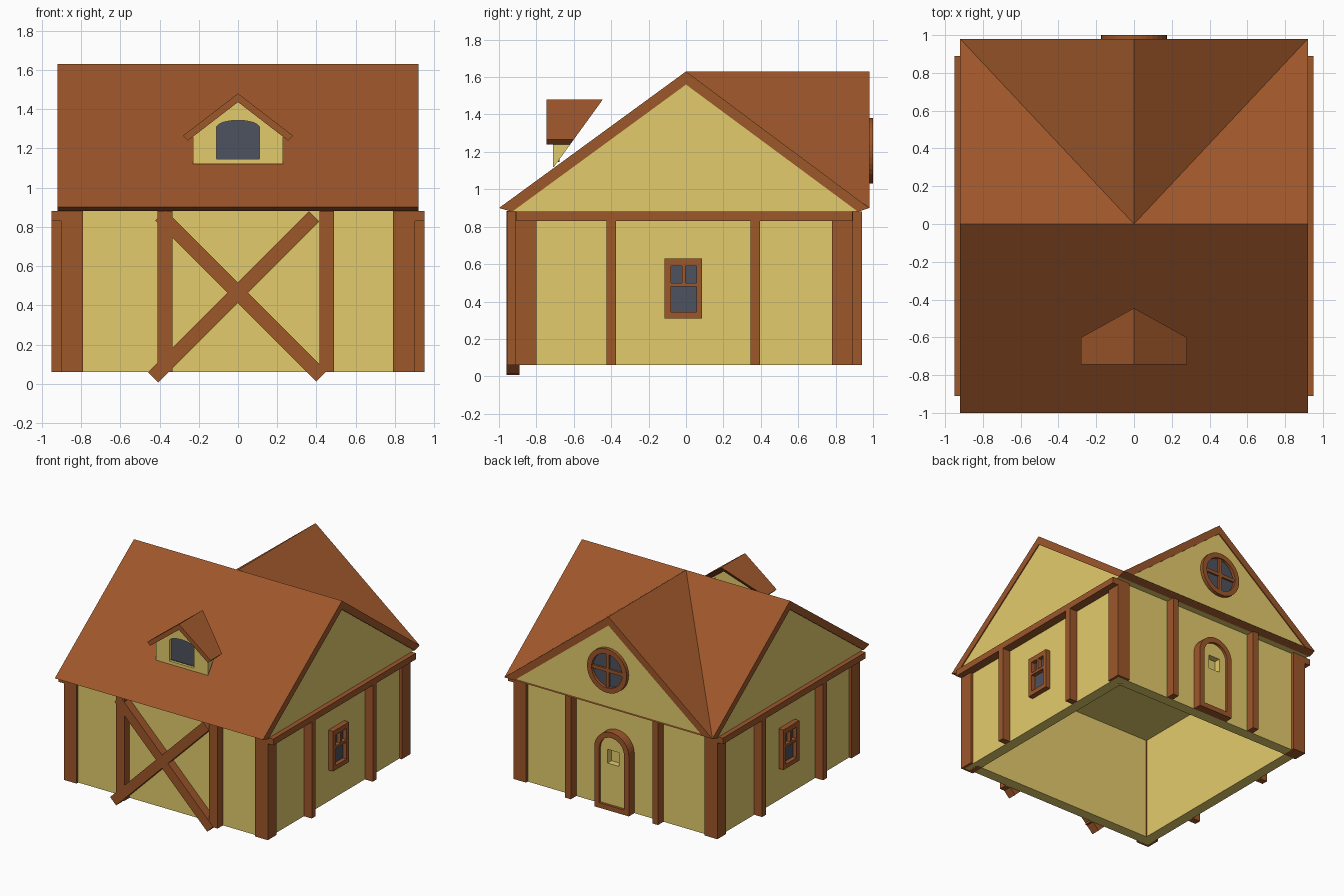
import bpy, bmesh
from math import sin, cos, pi
from mathutils import Matrix, Vector

cube = bpy.data.objects.get("Cube")
if cube:
    bpy.data.objects.remove(cube, do_unlink=True)


def material(name, color):
    m = bpy.data.materials.new(name)
    m.use_nodes = True
    m.diffuse_color = (*color, 1)
    m.node_tree.nodes["Principled BSDF"].inputs["Base Color"].default_value = (*color, 1)
    return m


PLASTER = material("yellow plaster", (0.77, 0.60, 0.15))
TIMBER = material("brown timber", (0.34, 0.095, 0.024))
GLASS = material("dark glass", (0.076, 0.084, 0.112))

# Local plane of a plate: Y = drawn in (x, z), X = drawn in (y, z)
AXES = {"Y": Matrix(((1, 0, 0), (0, 0, 1), (0, 1, 0))),
        "X": Matrix(((0, 0, 1), (1, 0, 0), (0, 1, 0)))}


def plate(name, mat, axis, start, end, *loops, edit=None):
    """Flat outline (further loops are holes) extruded from start to end along an axis."""
    curve = bpy.data.curves.new(name, "CURVE")
    curve.dimensions, curve.fill_mode = "2D", "BOTH"
    curve.extrude = abs(end - start) / 2
    for loop in loops:
        spline = curve.splines.new("POLY")
        spline.points.add(len(loop) - 1)
        for point, (u, v) in zip(spline.points, loop):
            point.co = (u, v, 0, 1)
        spline.use_cyclic_u = True
    temp = bpy.data.objects.new(name, curve)
    bpy.context.collection.objects.link(temp)
    bpy.context.view_layer.update()
    mesh = bpy.data.meshes.new_from_object(temp.evaluated_get(bpy.context.evaluated_depsgraph_get()))
    bpy.data.objects.remove(temp)
    bpy.data.curves.remove(curve)

    bm = bmesh.new()
    bm.from_mesh(mesh)
    for v in bm.verts:
        v.co.z += (start + end) / 2
        v.co = AXES[axis] @ v.co
    bmesh.ops.remove_doubles(bm, verts=bm.verts, dist=0.0002)
    if edit:
        edit(bm)
    bmesh.ops.recalc_face_normals(bm, faces=bm.faces)
    for f in bm.faces:
        f.smooth = False
        f.material_index = 0
    bm.to_mesh(mesh)
    bm.free()
    mesh.materials.clear()
    mesh.materials.append(mat)
    mesh.name = name
    obj = bpy.data.objects.new(name, mesh)
    bpy.context.collection.objects.link(obj)
    return obj


def rect(u0, u1, v0, v1):
    return [(u0, v0), (u1, v0), (u1, v1), (u0, v1)]


def strip(p, q, width):
    p, q = Vector(p), Vector(q)
    side = (q - p).orthogonal().normalized() * width / 2
    return [p + side, q + side, q - side, p - side]


def arc(cx, cz, rx, rz, a0=0.0, a1=2 * pi, n=32):
    return [(cx + rx * cos(a0 + (a1 - a0) * i / n), cz + rz * sin(a0 + (a1 - a0) * i / n))
            for i in range(n + 1 if a1 - a0 < 6 else n)]


def arch(half, bottom, spring, rise):
    return [(-half, bottom), (half, bottom)] + arc(0, spring, half, rise, 0, pi, 16)


def chevron(left, right, eave, apex, inner_left, inner_right, inner_eave, inner_apex):
    return [(left, eave), (0, apex), (right, eave),
            (inner_right, inner_eave), (0, inner_apex), (inner_left, inner_eave)]


BASE, TOP, BEAM = 0.06, 0.88, 0.83
FRONT, BACK, SIDE = -0.89, 0.87, 0.88

# Hollow walls, open underneath and closed above by the attic
mesh = bpy.data.meshes.new("walls")
bm = bmesh.new()
bmesh.ops.create_cube(bm, size=1)
for v in bm.verts:
    v.co = (v.co.x * 2 * SIDE, v.co.y * (BACK - FRONT) + (BACK + FRONT) / 2,
            v.co.z * (TOP - BASE) + (TOP + BASE) / 2)
bmesh.ops.delete(bm, geom=[f for f in bm.faces if abs(f.normal.z) > 0.5], context="FACES")
bm.to_mesh(mesh)
bm.free()
mesh.materials.append(PLASTER)
walls = bpy.data.objects.new("walls", mesh)
bpy.context.collection.objects.link(walls)
shell = walls.modifiers.new("thickness", "SOLIDIFY")
shell.thickness, shell.offset, shell.use_even_offset = 0.085, -1, True

# Main roof with the attic that fills both side gables
plate("main_roof", TIMBER, "X", -0.92, 0.92,
      chevron(-1, 0.98, 0.9, 1.63, -0.93, 0.92, 0.88, 1.56))
plate("attic", PLASTER, "X", -0.912, 0.912, [(-0.93, 0.88), (0.92, 0.88), (0, 1.56)])


# Rear cross roof, trimmed along the valleys
def valley(bm):
    for v in bm.verts:
        if v.co.y < 0.5:
            v.co.y = abs(v.co.x) * 0.98 / 0.92


plate("rear_roof", TIMBER, "Y", 0, 0.98,
      chevron(-0.92, 0.92, 0.9, 1.63, -0.832, 0.832, 0.9, 1.56), edit=valley)
plate("rear_gable", PLASTER, "Y", 0.9, 0.972, [(-0.84, 0.897), (0.84, 0.897), (0, 1.565)])

# Side timbers and windows
for s, label in ((1, "left"), (-1, "right")):
    wall, face = s * SIDE, s * 0.95
    plate(label + "_beam", TIMBER, "X", wall, face, rect(-0.91, 0.89, BEAM, TOP))
    for part, y0, y1 in (("front_post", -0.425, -0.375), ("rear_post", 0.345, 0.395)):
        plate(f"{label}_{part}", TIMBER, "X", wall, face, rect(y0, y1, BASE, BEAM))
    for part, y0, y1 in (("front_corner", -0.912, -0.8), ("rear_corner", 0.78, 0.892)):
        plate(f"{label}_{part}", TIMBER, "X", s * 0.79, s * 0.902, rect(y0, y1, BASE, TOP))
    plate(label + "_window_frame", TIMBER, "X", wall, s * 0.922,
          rect(-0.115, 0.085, 0.31, 0.63), rect(-0.08, 0.055, 0.345, 0.48),
          rect(-0.08, -0.022, 0.5, 0.59), rect(-0.004, 0.055, 0.5, 0.59))
    plate(label + "_window_glass", GLASS, "X", wall, s * 0.889, rect(-0.09, 0.065, 0.335, 0.6))

# Posts on the front and back
for label, y0, y1, posts in (("front", FRONT, -0.957, ((-0.41, -0.335), (0.415, 0.49))),
                             ("back", BACK, 0.94, ((-0.41, -0.36), (0.36, 0.41)))):
    for x0, x1 in posts:
        plate(label + "_post", TIMBER, "Y", y0, y1, rect(x0, x1, BASE, TOP))

# Crossed braces on the front
plate("brace_rising", TIMBER, "Y", FRONT, -0.96, strip((-0.432, 0.033), (0.388, 0.853), 0.075))
plate("brace_falling", TIMBER, "Y", FRONT, -0.959, strip((0.425, 0.038), (-0.395, 0.858), 0.075))

# Arched back door with a small peephole
plate("door_frame", TIMBER, "Y", BACK, 0.94,
      arch(0.153, BASE, 0.535, 0.153), arch(0.11, 0.1, 0.535, 0.11))
plate("door_panel", PLASTER, "Y", BACK, 0.92,
      arch(0.12, 0.09, 0.535, 0.12), rect(-0.05, 0.05, 0.425, 0.535))

# Round window in the rear gable
plate("round_window_frame", TIMBER, "Y", 0.965, 1.0,
      arc(0, 1.205, 0.175, 0.175), arc(0, 1.205, 0.135, 0.135))
plate("round_window_glass", GLASS, "Y", 0.969, 0.977, arc(0, 1.205, 0.15, 0.15))
plate("round_window_upright", TIMBER, "Y", 0.969, 0.993, rect(-0.013, 0.013, 1.06, 1.35))
plate("round_window_crossbar", TIMBER, "Y", 0.969, 0.992, rect(-0.145, 0.145, 1.192, 1.218))


# Dormer, open at the rear where it is cut on a slant
def slant(bm):
    cut = bmesh.ops.bisect_plane(bm, geom=bm.verts[:] + bm.edges[:] + bm.faces[:],
                                 plane_co=(0, -0.445, 1.48), plane_no=(0, 1.38, -1),
                                 clear_outer=True)
    edges = [e for e in cut["geom_cut"] if isinstance(e, bmesh.types.BMEdge)]
    bmesh.ops.holes_fill(bm, edges=edges, sides=0)


DORMER = [(-0.23, 1.12), (0.23, 1.12), (0.23, 1.263), (0, 1.44), (-0.23, 1.263)]
plate("dormer_roof", TIMBER, "Y", -0.745, -0.4,
      chevron(-0.28, 0.28, 1.265, 1.48, -0.255, 0.255, 1.24, 1.436), edit=slant)
plate("dormer_front", PLASTER, "Y", -0.71, -0.676, DORMER,
      arch(0.11, 1.145, 1.305, 0.038), edit=slant)
plate("dormer_backing", PLASTER, "Y", -0.676, -0.66, DORMER, edit=slant)
for s in (1, -1):
    plate("dormer_side", PLASTER, "X", s * 0.2, s * 0.23, rect(-0.7, -0.4, 1.12, 1.263), edit=slant)
plate("dormer_glass", GLASS, "Y", -0.684, -0.677, arch(0.11, 1.145, 1.305, 0.038))
